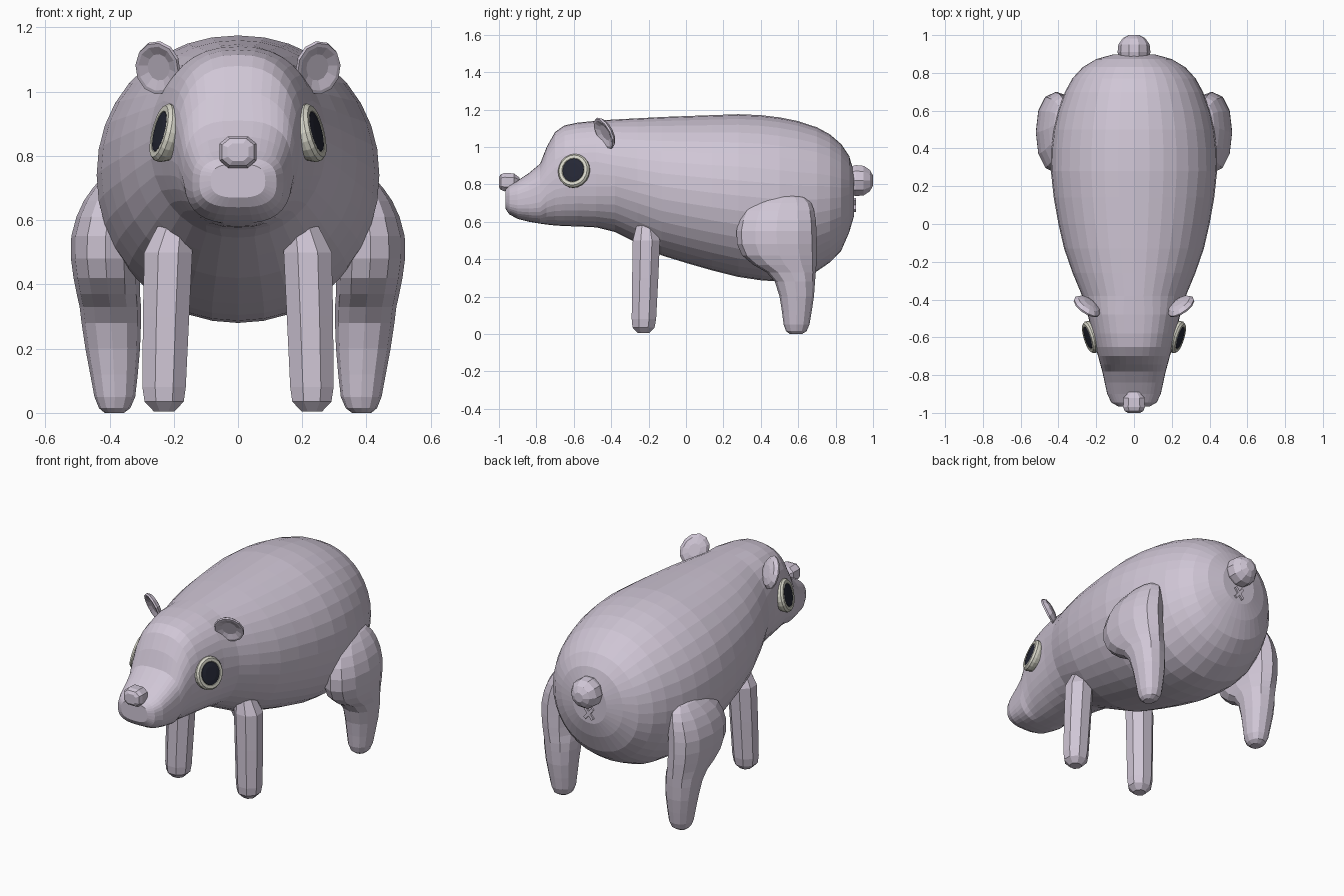
import bpy, bmesh
from math import sin, cos, pi, copysign
from mathutils import Vector

cube = bpy.data.objects.get("Cube")
if cube:
    bpy.data.objects.remove(cube, do_unlink=True)


def make_material(name, colour):
    mat = bpy.data.materials.new(name)
    mat.use_nodes = True
    mat.diffuse_color = (*colour, 1)
    mat.node_tree.nodes["Principled BSDF"].inputs["Base Color"].default_value = (*colour, 1)
    return mat


SKIN = make_material("pale mauve skin", (0.63, 0.565, 0.67))
CREAM = make_material("cream eye ring", (0.69, 0.68, 0.59))
DARK = make_material("dark pupil", (0.018, 0.02, 0.035))


def oval(centre, u, v, sides, power=2.0, turn=0.0):
    """Ring of points on a superellipse spanned by the half axes u and v."""
    points = []
    for i in range(sides):
        a = 2 * pi * i / sides + turn
        c, s = cos(a), sin(a)
        points.append(Vector(centre) + Vector(u) * copysign(abs(c) ** (2 / power), c)
                      + Vector(v) * copysign(abs(s) ** (2 / power), s))
    return points


def loft(name, rings, mat):
    """Skin a row of equal rings and close both ends."""
    bm = bmesh.new()
    rows = [[bm.verts.new(p) for p in ring] for ring in rings]
    n = len(rows[0])
    for low, high in zip(rows, rows[1:]):
        for i in range(n):
            j = (i + 1) % n
            bm.faces.new((low[i], low[j], high[j], high[i]))
    bm.faces.new(rows[0])
    bm.faces.new(rows[-1])
    bmesh.ops.recalc_face_normals(bm, faces=bm.faces)
    mesh = bpy.data.meshes.new(name)
    bm.to_mesh(mesh)
    bm.free()
    mesh.materials.append(mat)
    obj = bpy.data.objects.new(name, mesh)
    bpy.context.collection.objects.link(obj)


def dish(name, centre, u, v, profile, mat, sides):
    """Oval shell from (scale, height) pairs along the forward normal of u and v."""
    u, v, centre = Vector(u), Vector(v), Vector(centre)
    normal = u.cross(v).normalized()
    if normal.y > 0:
        normal.negate()
    loft(name, [oval(centre + normal * h, u * r, v * r, sides) for r, h in profile], mat)


def squareness(y):
    """The muzzle is boxier than the head, and the head than the trunk."""
    return 2.8 if y < -.76 else 2.4 if y < -.4 else 2.08


# Body and head: y, bottom, top, half width
stations = [
    (-.965, .67, .775, .085), (-.945, .64, .795, .12), (-.9, .615, .82, .142),
    (-.84, .6, .86, .155), (-.78, .59, .91, .168), (-.745, .585, 1, .178),
    (-.7, .58, 1.08, .19), (-.65, .577, 1.115, .205), (-.58, .575, 1.13, .222),
    (-.48, .57, 1.14, .245), (-.38, .545, 1.147, .275), (-.26, .485, 1.153, .325),
    (-.13, .42, 1.16, .37), (0, .38, 1.165, .40), (.14, .34, 1.17, .425),
    (.28, .305, 1.175, .44), (.4, .287, 1.17, .437), (.5, .28, 1.158, .425),
    (.6, .29, 1.138, .402), (.7, .335, 1.105, .365), (.77, .383, 1.067, .327),
    (.83, .445, 1.015, .272), (.873, .545, .95, .2), (.898, .63, .865, .11),
]
loft("body", [oval((0, y, (lo + hi) / 2), (w, 0, 0), (0, 0, (hi - lo) / 2), 36, squareness(y))
              for y, lo, hi, w in stations], SKIN)

# Nose: small rounded block on top of the snout tip
loft("nose", [oval((0, y, .812), (r, 0, 0), (0, 0, r * .85), 8, 2.8, pi / 8)
              for y, r in [(-.89, .03), (-.92, .058), (-.97, .061), (-.99, .052), (-1, .034)]],
     SKIN)

# Tail: rounded stub
loft("tail", [oval((0, y, .82), (r, 0, 0), (0, 0, r), 10)
              for y, r in [(.83, .055), (.87, .078), (.91, .087), (.95, .083),
                           (.983, .06), (1, .028)]], SKIN)

# Back leg: height, inner x, outer x, front y, back y
thigh = [
    (0, .355, .415, .555, .62), (.015, .335, .433, .535, .645), (.05, .32, .447, .522, .66),
    (.12, .312, .46, .513, .672), (.2, .305, .475, .5, .684), (.28, .302, .487, .475, .69),
    (.33, .302, .493, .43, .694), (.37, .305, .502, .36, .697), (.42, .305, .512, .3, .7),
    (.48, .305, .52, .273, .7), (.55, .305, .519, .27, .698), (.61, .305, .503, .282, .694),
    (.66, .305, .48, .305, .685), (.7, .31, .452, .345, .67), (.73, .32, .425, .405, .64),
    (.745, .34, .4, .47, .58),
]

for side, label in ((1, "left"), (-1, "right")):
    loft("back_leg_" + label,
         [oval((side * (a + b) / 2, (f + k) / 2, z), ((b - a) / 2, 0, 0),
               (0, (k - f) / 2, 0), 12, 2.2) for z, a, b, f, k in thigh], SKIN)

    # Front leg: eight sided post with a blunt foot and a tapered shoulder
    loft("front_leg_" + label,
         [oval((side * x, y, z), (r, 0, 0), (0, r * .97, 0), 8, 2, pi / 8)
          for z, x, y, r in [(.005, .23, -.227, .035), (.035, .23, -.227, .066),
                             (.08, .23, -.225, .073), (.3, .224, -.218, .078),
                             (.5, .217, -.212, .081), (.58, .2, -.215, .055)]], SKIN)

    # Ear: shallow cup facing forward and outward
    dish("ear_" + label, (side * .248, -.435, 1.075),
         (side * .03, -.018, .077), (side * .062, .05, -.03),
         [(.4, -.026), (.8, -.018), (1, 0), (.97, .01), (.84, .01), (.5, -.002)], SKIN, 12)

    # Eye: raised ring with a dark disc set inside
    facing = Vector((side * .93, -.28, .24)).normalized()
    u = facing.cross(Vector((0, 0, 1))).normalized()
    v = facing.cross(u)
    centre = Vector((side * .233, -.6, .873))
    dish("eye_ring_" + label, centre, u * .087, v * .092,
         [(.9, -.035), (1, -.012), (1, .003), (.9, .014), (.72, .014), (.66, .008)], CREAM, 20)
    dish("pupil_" + label, centre, u * .06, v * .065,
         [(1, .006), (.98, .013), (.6, .016)], DARK, 16)

    # Small crossed mark under the tail, one bar on each slant
    loft("tail_cross_" + label,
         [oval((0, y, .69), (side * .036, 0, .044), (.009, 0, -side * .008), 4, 2, pi / 4)
          for y in (.87, .908)], SKIN)
